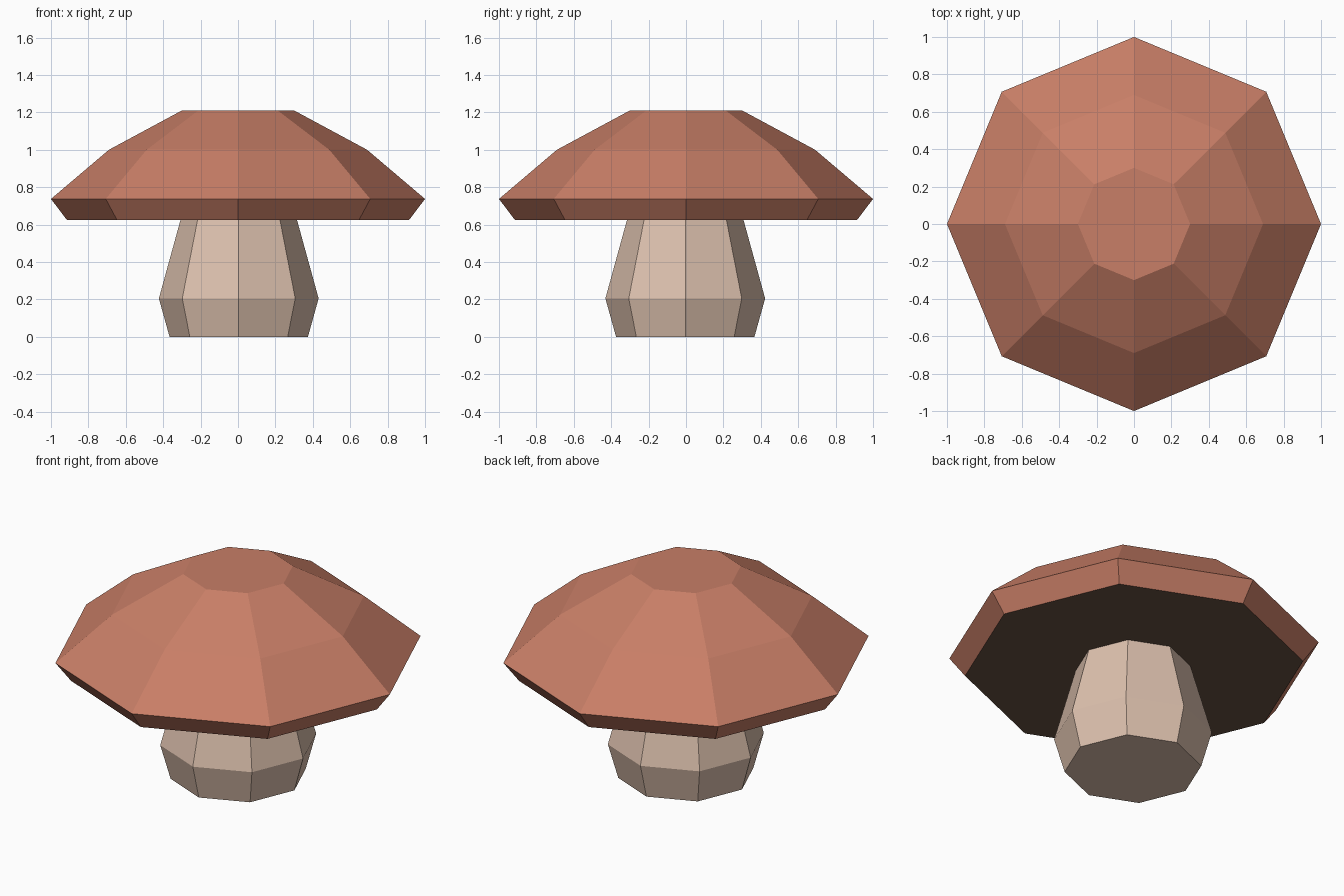
import bpy, bmesh, math

if "Cube" in bpy.data.objects:
    bpy.data.objects.remove(bpy.data.objects["Cube"])

SIDES = 8

def material(name, rgb):
    m = bpy.data.materials.new(name)
    m.diffuse_color = (*rgb, 1)
    m.use_nodes = True
    m.node_tree.nodes["Principled BSDF"].inputs["Base Color"].default_value = m.diffuse_color
    return m

def lathe(name, profile, mats, centre=(0, 0)):
    """Closed eight-sided solid from (radius, z) rings, bottom to top."""
    bm = bmesh.new()
    rings = [[bm.verts.new((centre[0] + r * math.cos(i * math.tau / SIDES),
                            centre[1] + r * math.sin(i * math.tau / SIDES), z))
              for i in range(SIDES)] for r, z in profile]
    for a, b in zip(rings, rings[1:]):
        for i in range(SIDES):
            j = (i + 1) % SIDES
            bm.faces.new((a[i], a[j], b[j], b[i]))
    bottom = bm.faces.new(rings[0][::-1])
    bm.faces.new(rings[-1])
    bottom.material_index = len(mats) - 1   # last colour goes underneath
    me = bpy.data.meshes.new(name)
    bm.to_mesh(me)
    bm.free()
    for m in mats:
        me.materials.append(m)
    ob = bpy.data.objects.new(name, me)
    bpy.context.collection.objects.link(ob)
    return ob

cap_red = material("terracotta", (0.58, 0.21, 0.135))
gill_brown = material("dark brown", (0.14, 0.085, 0.055))
stem_cream = material("cream", (0.72, 0.53, 0.42))

# Cap with dark flat underside
lathe("cap", [(0.915, 0.625), (1.0, 0.737), (0.69, 1.0), (0.30, 1.21)],
      [cap_red, gill_brown])

# Stem bulging near the foot
lathe("stem", [(0.37, 0), (0.427, 0.205), (0.31, 0.63)],
      [stem_cream], (0.004, -0.004))
